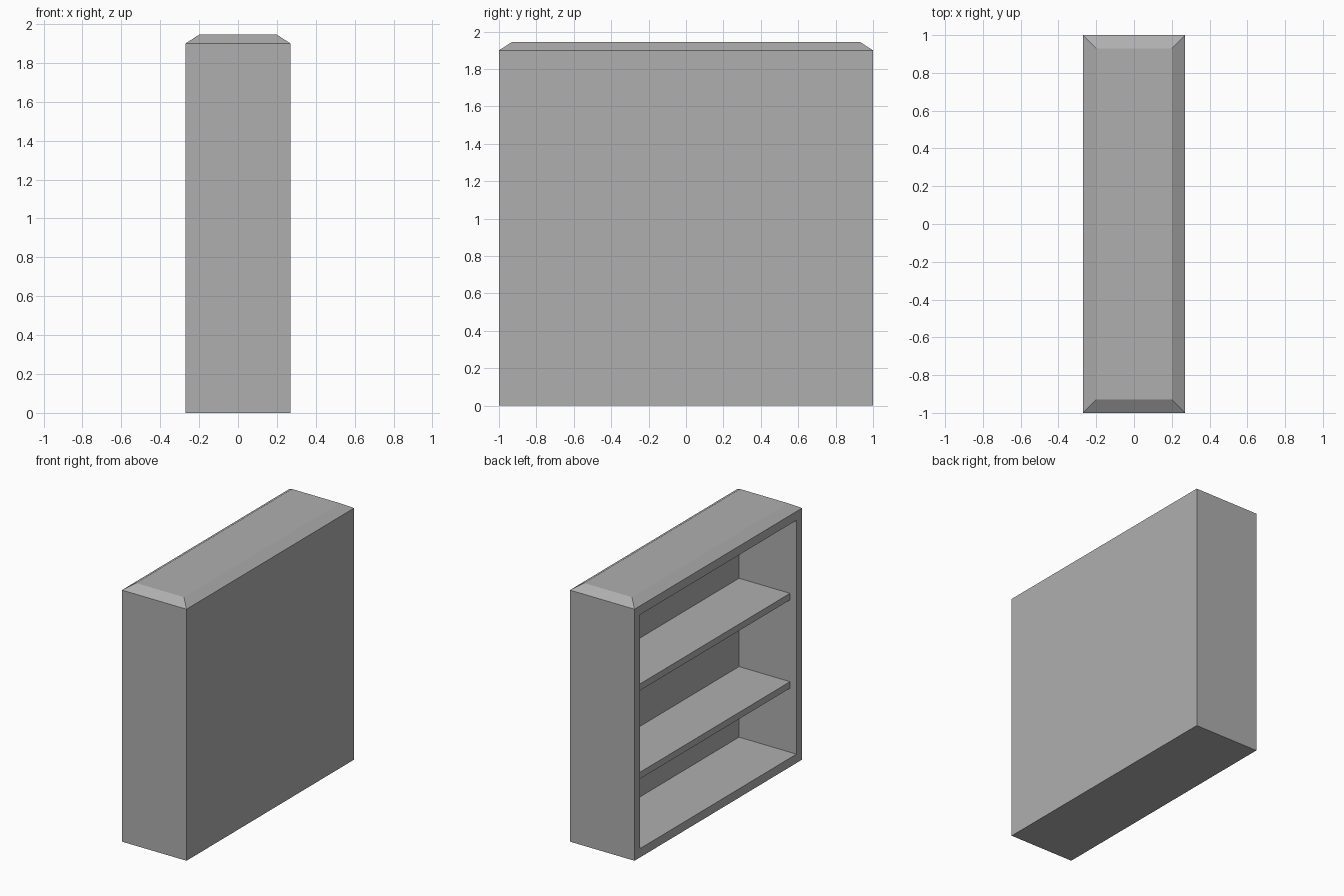
import bpy
import bmesh
from mathutils import Vector

if "Cube" in bpy.data.objects:
    bpy.data.objects.remove(bpy.data.objects["Cube"])

W, D, H = 0.54, 2.0, 1.90       # case size along x, y, z
WALL, CAVITY = 0.067, 0.48      # wall thickness, depth of the open side
CAP_IN, CAP_H = 0.07, 0.045     # sloped top border

grey = bpy.data.materials.new("dark_grey")
grey.diffuse_color = (0.43, 0.43, 0.43, 1)
grey.use_nodes = True
grey.node_tree.nodes["Principled BSDF"].inputs["Base Color"].default_value = grey.diffuse_color


def box_mesh(lo, hi):
    bm = bmesh.new()
    bmesh.ops.create_cube(bm, size=1)
    lo, hi = Vector(lo), Vector(hi)
    for v in bm.verts:
        v.co = Vector([lo[i] + (v.co[i] + 0.5) * (hi[i] - lo[i]) for i in range(3)])
    bm.normal_update()
    return bm


def finish(bm, name):
    bmesh.ops.recalc_face_normals(bm, faces=bm.faces)
    mesh = bpy.data.meshes.new(name)
    bm.to_mesh(mesh)
    bm.free()
    mesh.materials.append(grey)
    ob = bpy.data.objects.new(name, mesh)
    bpy.context.collection.objects.link(ob)
    return ob


def face_towards(bm, direction):
    return max(bm.faces, key=lambda f: f.normal.dot(Vector(direction)))


# Case: box hollowed from the -x side, with a bevelled top
bm = box_mesh((-W / 2, -D / 2, 0), (W / 2, D / 2, H))
top = face_towards(bm, (0, 0, 1))
opening = face_towards(bm, (-1, 0, 0))
bmesh.ops.inset_region(bm, faces=[top], thickness=CAP_IN, use_even_offset=True)
for v in top.verts:
    v.co.z += CAP_H
bmesh.ops.inset_region(bm, faces=[opening], thickness=WALL, use_even_offset=True)
cavity = bmesh.ops.extrude_discrete_faces(bm, faces=[opening])["faces"][0]
for v in cavity.verts:
    v.co.x += CAVITY
finish(bm, "bookcase_case")

# Shelves, set back slightly from the opening
for name, z in (("lower_shelf", 0.60), ("upper_shelf", 1.267)):
    y = D / 2 - WALL
    finish(box_mesh((-W / 2 + 0.054, -y, z - 0.05), (-W / 2 + CAVITY, y, z)), name)
